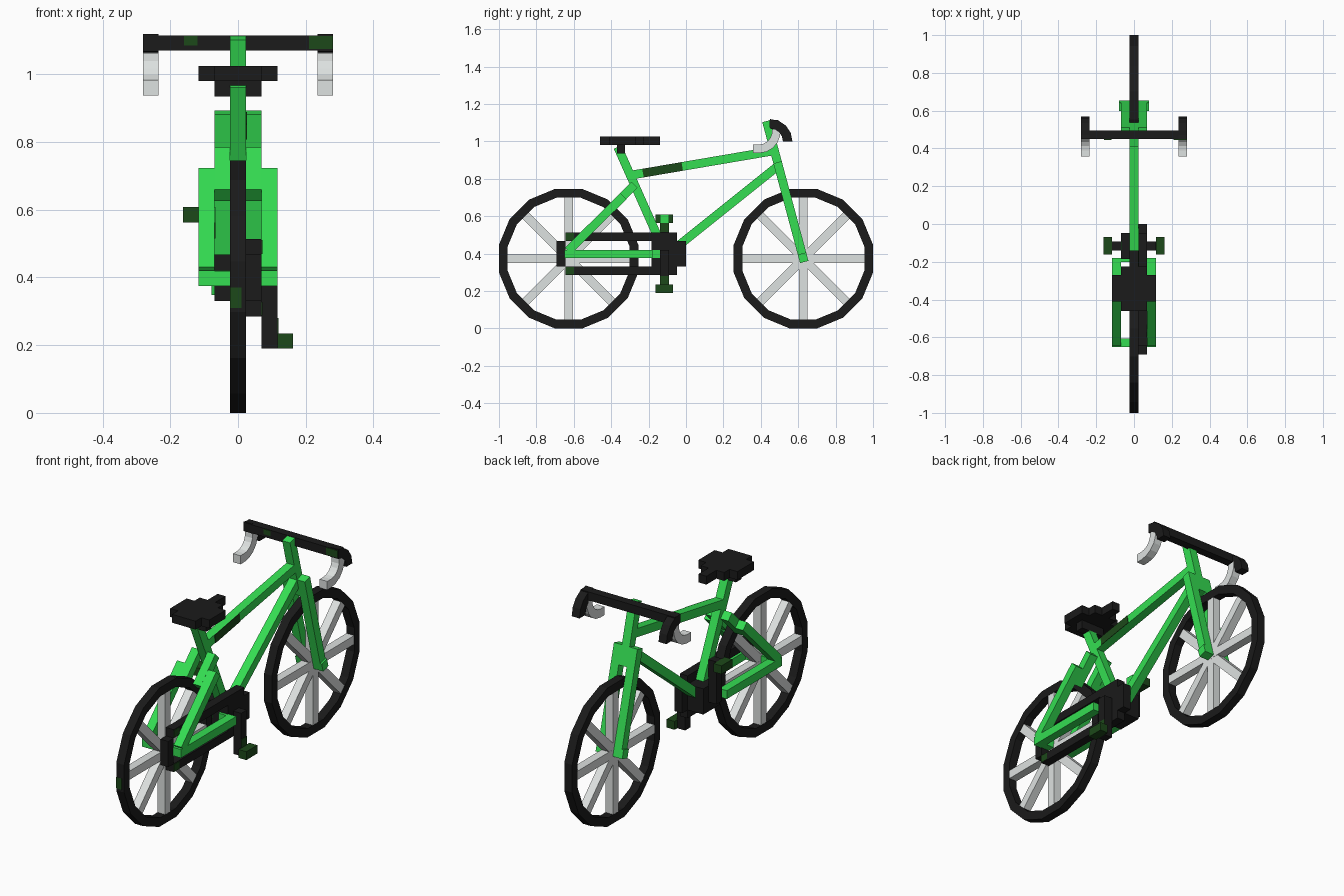
import bpy, bmesh, math

if "Cube" in bpy.data.objects:
    bpy.data.objects.remove(bpy.data.objects["Cube"])

U = 0.0465            # basic bar thickness
A, B, C, D = U / 2, 1.5 * U, 2.5 * U, 3.5 * U   # sideways layers
T = 0.003             # thickness of painted patches


def material(name, rgb):
    m = bpy.data.materials.new(name)
    m.diffuse_color = (*rgb, 1)
    m.use_nodes = True
    m.node_tree.nodes["Principled BSDF"].inputs["Base Color"].default_value = m.diffuse_color
    return m


GREEN = material("bright green", (0.035, 0.73, 0.085))
BLACK = material("black", (0.0105, 0.0105, 0.0105))
GREY = material("light grey", (0.73, 0.76, 0.75))
DARK = material("dark green", (0.012, 0.066, 0.010))


def extrude(name, quads, x0, x1, mat):
    """Extrude (y, z) polygons that share edges from x0 to x1."""
    bm = bmesh.new()
    for q in quads:
        bm.faces.new([bm.verts.new((x0, y, z)) for y, z in q])
    bmesh.ops.remove_doubles(bm, verts=bm.verts, dist=1e-5)
    ext = bmesh.ops.extrude_face_region(bm, geom=bm.faces[:], use_keep_orig=True)
    verts = [v for v in ext["geom"] if isinstance(v, bmesh.types.BMVert)]
    bmesh.ops.translate(bm, verts=verts, vec=(x1 - x0, 0, 0))
    bmesh.ops.recalc_face_normals(bm, faces=bm.faces)
    me = bpy.data.meshes.new(name)
    bm.to_mesh(me)
    bm.free()
    me.materials.append(mat)
    ob = bpy.data.objects.new(name, me)
    bpy.context.collection.objects.link(ob)
    return ob


def beam(name, p, q, x0, x1, mat, w=U):
    """Square bar between two (y, z) points."""
    dy, dz = q[0] - p[0], q[1] - p[1]
    n = math.hypot(dy, dz)
    a, b = -dz / n * w / 2, dy / n * w / 2
    return extrude(name, [[(p[0] + a, p[1] + b), (p[0] - a, p[1] - b),
                           (q[0] - a, q[1] - b), (q[0] + a, q[1] + b)]], x0, x1, mat)


def block(name, x0, x1, y0, y1, z0, z1, mat):
    return extrude(name, [[(y0, z0), (y1, z0), (y1, z1), (y0, z1)]], x0, x1, mat)


def arc(name, cy, cz, r0, r1, start, end, steps, x0, x1, mat):
    """Faceted ring or ring sector, angles in degrees from +y."""
    quads = []
    for i in range(steps):
        a, b = (math.radians(start + (end - start) * k / steps) for k in (i, i + 1))
        quads.append([(cy + r * math.cos(t), cz + r * math.sin(t))
                      for r, t in ((r0, a), (r1, a), (r1, b), (r0, b))])
    return extrude(name, quads, x0, x1, mat)


# Wheels: 16-sided tyre and four crossed spoke bars
WY, WZ, R = 0.6275, 0.3725, 0.3725
K = math.cos(math.pi / 16)
for label, cy in (("rear", -WY), ("front", WY)):
    arc(label + "_tyre", cy, WZ, (R - U) / K, R / K, 11.25, 371.25, 16, -A, A, BLACK)
    for i in range(4):
        t = i * math.pi / 4
        dy, dz = (R - U) * math.cos(t), (R - U) * math.sin(t)
        h = A - 0.0004 * (i + 1)
        beam(f"{label}_spoke_{i}", (cy - dy, WZ - dz), (cy + dy, WZ + dz), -h, h, GREY)
block("rear_tyre_patch", -A, 0.01, -1.001, -0.999, 0.31, 0.37, DARK)


# Steering axis leans back 15 degrees through the front axle
def steer(z):
    return (WY - math.tan(math.radians(15)) * (z - WZ), z)


beam("head_tube", steer(0.79), steer(1.108), -A, A, GREEN)

# Main frame tubes
beam("top_tube", (-0.29, 0.82), (0.475, 0.95), -A, A, GREEN)
beam("top_tube_patch", (-0.23, 0.830), (-0.02, 0.866), A, A + T, DARK)
beam("down_tube", (-0.10, 0.395), (0.50, 0.875), -A, A, GREEN)
beam("seat_tube", (-0.12, 0.42), (-0.365, 0.97), -A, A, GREEN)
block("rear_axle", -C, C, -0.65, -0.605, 0.3755, 0.4195, GREEN)

# Paired parts on each side
for side, s in (("left", -1), ("right", 1)):
    beam(side + "_fork_leg", steer(0.355), steer(0.888), s * A, s * B, GREEN)
    beam(side + "_fork_end", steer(0.355), steer(0.40), s * B, s * 0.079, GREEN)
    block(side + "_chain_stay", s * B, s * C, -0.65, -0.18, 0.375, 0.42, GREEN)
    block(side + "_chain_stay_inner", s * A, s * B, -0.20, -0.12, 0.375, 0.42, GREEN)
    beam(side + "_seat_stay", (-0.63, 0.415), (-0.335, 0.707), s * B, s * C, GREEN)
    beam(side + "_seat_stay_inner", (-0.40, 0.643), (-0.275, 0.768), s * A, s * B, GREEN)
    # Drop bar end and lever
    arc(side + "_bar_end", 0.45, 1.0, 0.068, 0.119, 0, 90, 4, s * 0.235, s * 0.281, BLACK)
    arc(side + "_lever", 0.39, 1.053, 0.07, 0.116, 8, -90, 5, s * 0.235, s * 0.28, GREY)
    block(side + "_lever_tip", s * 0.235, s * 0.28, 0.357, 0.39, 0.937, 0.983, GREY)

# Handlebar with worn dark green patches
block("handlebar", -0.28, 0.28, 0.449, 0.495, 1.07, 1.115, BLACK)
block("handlebar_patch_left", -0.16, -0.12, 0.449 - T, 0.449, 1.085, 1.113, DARK)
block("handlebar_patch_right", 0.21, 0.28, 0.449 - T, 0.449, 1.075, 1.113, DARK)

# Saddle: stepped plates, narrow towards the handlebar
for i, (hw, y0, y1) in enumerate(((B, -0.46, -0.41), (C, -0.41, -0.27),
                                  (B, -0.27, -0.225), (A, -0.225, -0.14))):
    block(f"seat_{i}", -hw, hw, y0, y1, 0.98, 1.025, BLACK)
block("seat_clamp", -B, B, -0.37, -0.325, 0.934, 0.98, BLACK)

# Bottom bracket, chainring and chain loop
block("bottom_bracket", -B, A, -0.185, -0.047, 0.33, 0.468, BLACK)
block("chainring", A, B, -0.185, -0.047, 0.285, 0.513, BLACK)
block("chainring_front", A, B, -0.047, 0.0, 0.33, 0.468, BLACK)
block("chain_top", A, B, -0.645, -0.185, 0.468, 0.513, BLACK)
block("chain_bottom", A, B, -0.645, -0.185, 0.285, 0.33, BLACK)
block("chain_back", A, B, -0.692, -0.645, 0.33, 0.468, BLACK)
for name, z0 in (("top", 0.470), ("bottom", 0.287)):
    block(f"chain_{name}_patch", B, B + T, -0.645, -0.60, z0, z0 + 0.04, DARK)

# Cranks and pedals
block("right_crank", B, C, -0.139, -0.092, 0.19, 0.42, BLACK)
block("right_crank_patch", C, C + T, -0.139, -0.092, 0.235, 0.28, DARK)
block("right_pedal", C, D, -0.162, -0.069, 0.19, 0.235, DARK)
block("left_crank", -C, -B, -0.139, -0.092, 0.38, 0.608, BLACK)
block("left_crank_patch", -B, -B + T, -0.139, -0.092, 0.515, 0.563, DARK)
block("left_crank_tip", -B, -B + T, -0.139, -0.092, 0.563, 0.608, GREEN)
block("left_pedal", -D, -C, -0.162, -0.069, 0.563, 0.608, DARK)
